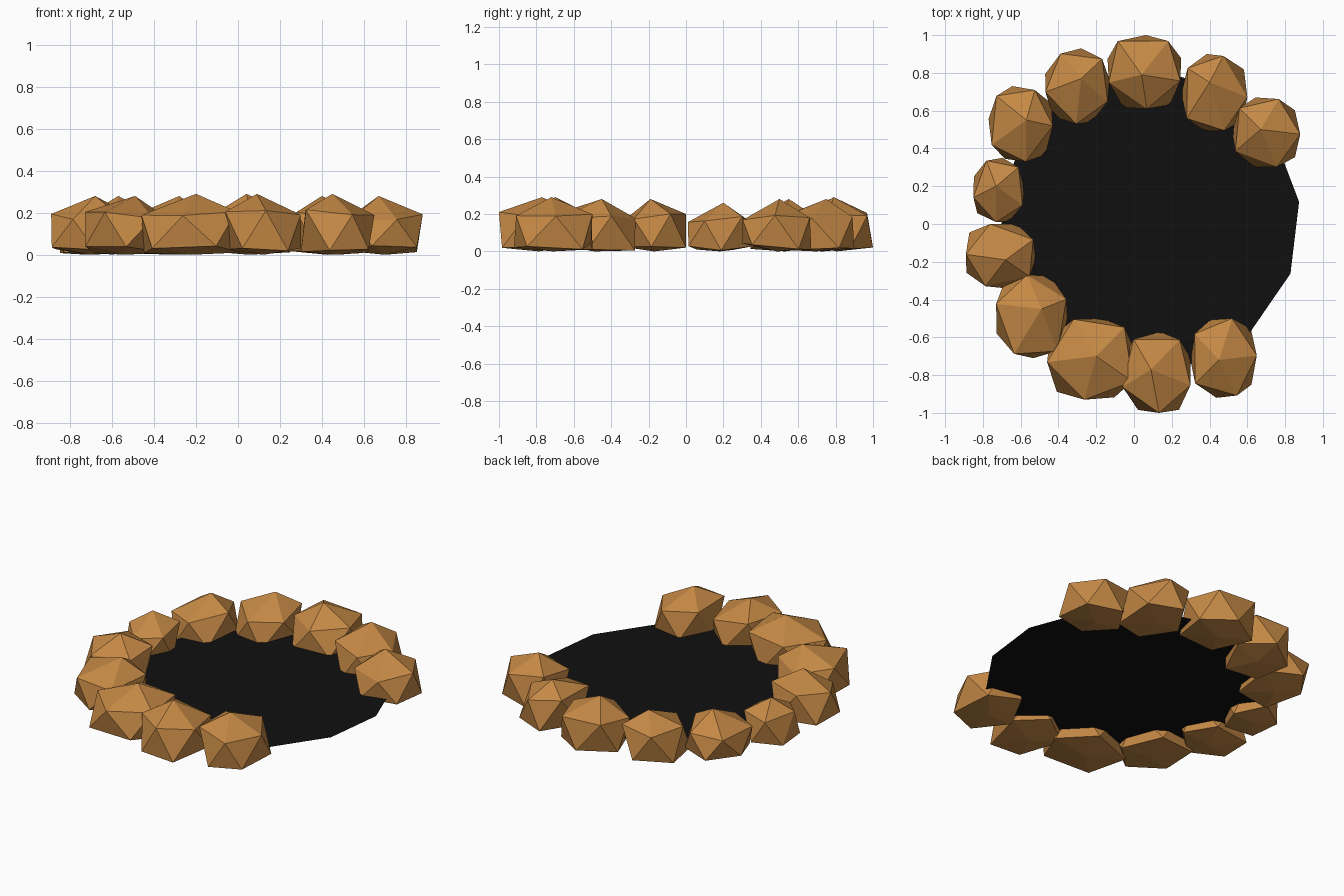
import bpy, bmesh, random
from math import sin, cos, radians, pi

if "Cube" in bpy.data.objects:
    bpy.data.objects.remove(bpy.data.objects["Cube"])

random.seed(4)

def material(name, color):
    m = bpy.data.materials.new(name)
    m.diffuse_color = color
    m.use_nodes = True
    m.node_tree.nodes["Principled BSDF"].inputs["Base Color"].default_value = m.diffuse_color
    return m

def add_object(name, bm, mat):
    me = bpy.data.meshes.new(name)
    bm.to_mesh(me)
    bm.free()
    ob = bpy.data.objects.new(name, me)
    me.materials.append(mat)
    bpy.context.collection.objects.link(ob)

rock_mat = material("stone", (0.56, 0.25, 0.06, 1))
ash_mat = material("ash", (0.005, 0.005, 0.005, 1))

# ash bed: thin thirteen-sided sheet, set off-centre inside the ring
bm = bmesh.new()
angles = [radians(7 + 360 / 13 * i) for i in range(13)]
bm.faces.new([bm.verts.new((0.08 + 0.8 * cos(a), 0.02 + 0.8 * sin(a), 0.06)) for a in angles])
add_object("ash_bed", bm, ash_mat)

def stone(name, x0, x1, y0, y1, ax, ay, h, turn):
    """Icosahedron-like rock with a flattened base, fitted to its footprint."""
    t = radians(turn)
    pts = []
    for i in range(5):
        for off, z, r in ((0, 0.67 * h, 0.98), (pi / 5, 0.025, 1.0)):
            a = t + off + i * 2 * pi / 5 + random.uniform(-0.08, 0.08)
            # slightly boxy outline
            k = r * (abs(cos(a)) ** 2.6 + abs(sin(a)) ** 2.6) ** (-1 / 2.6)
            k *= random.uniform(0.97, 1.03)
            pts.append([k * cos(a), k * sin(a), z + random.uniform(-0.02, 0.02)])
    for axis, lo, hi in ((0, x0, x1), (1, y0, y1)):
        a, b = min(p[axis] for p in pts), max(p[axis] for p in pts)
        for p in pts:
            p[axis] = lo + (p[axis] - a) / (b - a) * (hi - lo)
    pts += [(ax, ay, h), ((x0 + x1) / 2, (y0 + y1) / 2, 0)]
    bm = bmesh.new()
    for p in pts:
        bm.verts.new(p)
    bmesh.ops.convex_hull(bm, input=bm.verts)
    bmesh.ops.recalc_face_normals(bm, faces=bm.faces)
    add_object(name, bm, rock_mat)

# ring of stones: footprint bounds, peak position, height, turn
stones = [
    (-0.14, 0.25, 0.61, 1.00, 0.04, 0.79, 0.29, 55),
    (0.25, 0.60, 0.49, 0.90, 0.40, 0.75, 0.28, 142),
    (0.52, 0.88, 0.30, 0.67, 0.67, 0.50, 0.28, 70),
    (-0.47, -0.13, 0.53, 0.93, -0.28, 0.77, 0.28, 120),
    (-0.77, -0.43, 0.33, 0.73, -0.57, 0.55, 0.28, 137),
    (-0.85, -0.58, 0.01, 0.35, -0.73, 0.20, 0.26, 44),
    (-0.89, -0.52, -0.34, 0.00, -0.68, -0.19, 0.28, 103),
    (-0.73, -0.35, -0.71, -0.27, -0.49, -0.45, 0.28, 95),
    (-0.46, 0.01, -0.93, -0.50, -0.20, -0.70, 0.29, 115),
    (-0.06, 0.30, -1.00, -0.57, 0.09, -0.77, 0.29, 270),
    (0.30, 0.65, -0.92, -0.50, 0.45, -0.72, 0.29, 74),
]
for i, s in enumerate(stones, 1):
    stone(f"ring_stone_{i}", *s)
